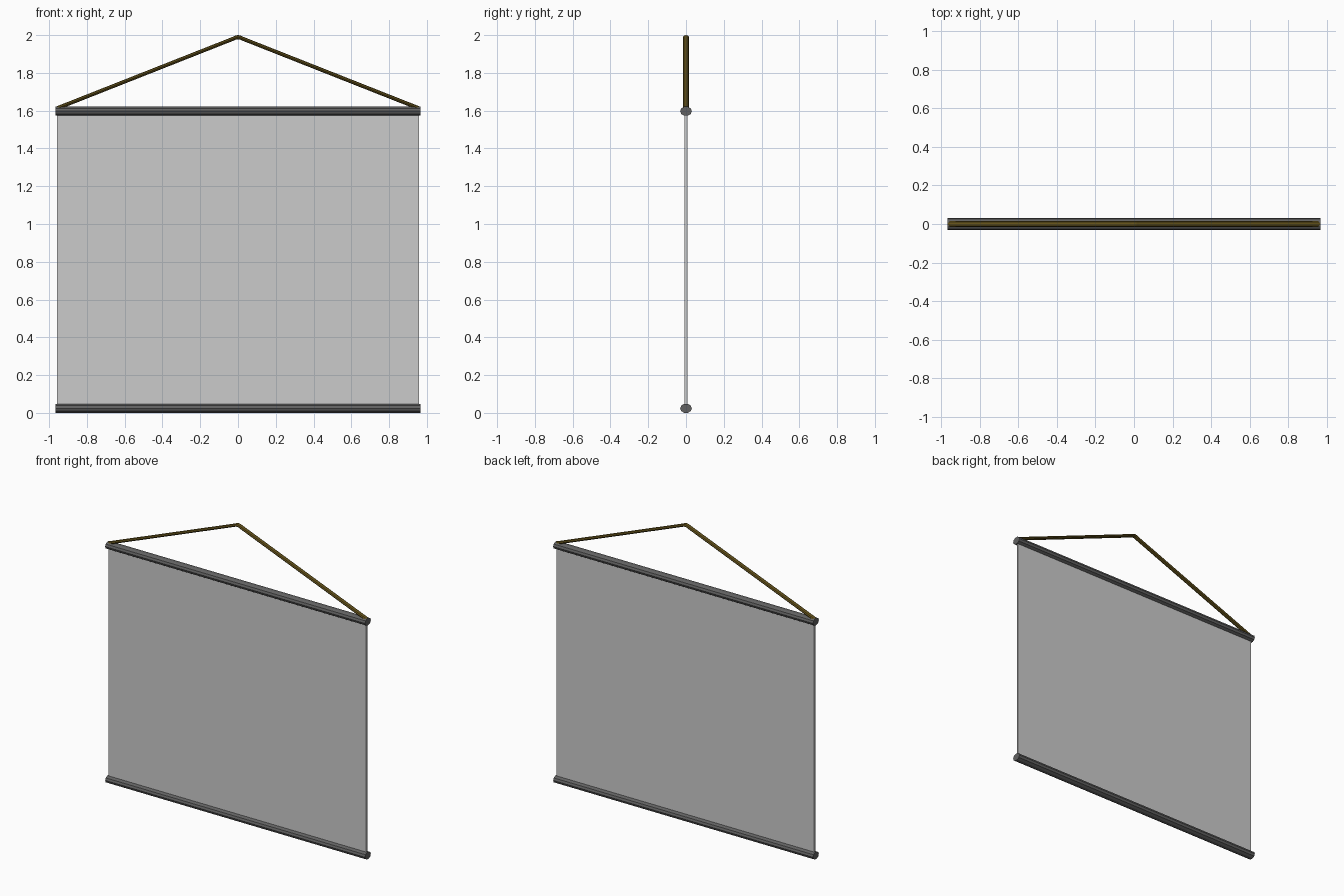
import bpy, bmesh
from math import cos, sin, pi

if "Cube" in bpy.data.objects:
    bpy.data.objects.remove(bpy.data.objects["Cube"])


def sweep(name, path, half_y, half_z, sides, color=None):
    """Sweep an elliptical section, kept in the YZ plane, along (x, z) points."""
    bm = bmesh.new()
    rings = []
    for x, z in path:
        rings.append([bm.verts.new((x, half_y * cos(2 * pi * i / sides),
                                    z + half_z * sin(2 * pi * i / sides)))
                      for i in range(sides)])
    for a, b in zip(rings, rings[1:]):
        for i in range(sides):
            j = (i + 1) % sides
            bm.faces.new((a[i], a[j], b[j], b[i]))
    bm.faces.new(rings[0])
    bm.faces.new(rings[-1])
    bmesh.ops.recalc_face_normals(bm, faces=bm.faces)
    mesh = bpy.data.meshes.new(name)
    bm.to_mesh(mesh)
    bm.free()
    obj = bpy.data.objects.new(name, mesh)
    bpy.context.collection.objects.link(obj)
    if color:
        mat = bpy.data.materials.new(name)
        mat.diffuse_color = color
        mat.use_nodes = True
        mat.node_tree.nodes["Principled BSDF"].inputs["Base Color"].default_value = mat.diffuse_color
        mesh.materials.append(mat)
    return obj


# Top and bottom rods
for name, z in (("bottom_rod", 0.024), ("top_rod", 1.597)):
    sweep(name, [(-0.967, z), (0.967, z)], 0.031, 0.025, 10,
          (0.12, 0.12, 0.12, 1))

# Hanging sheet between the rods
bpy.ops.mesh.primitive_cube_add(size=1, location=(0, 0, 0.81))
sheet = bpy.context.object
sheet.name = "hanging_sheet"
sheet.scale = (1.915, 0.014, 1.56)

# Cord with a slightly rounded peak
left = [(-0.965, 1.61), (-0.025, 1.981), (-0.012, 1.987)]
right = [(-x, z) for x, z in reversed(left)]
sweep("hanging_cord", left + [(0, 1.989)] + right, 0.016, 0.011, 8,
      (0.12, 0.08, 0.01, 1))
